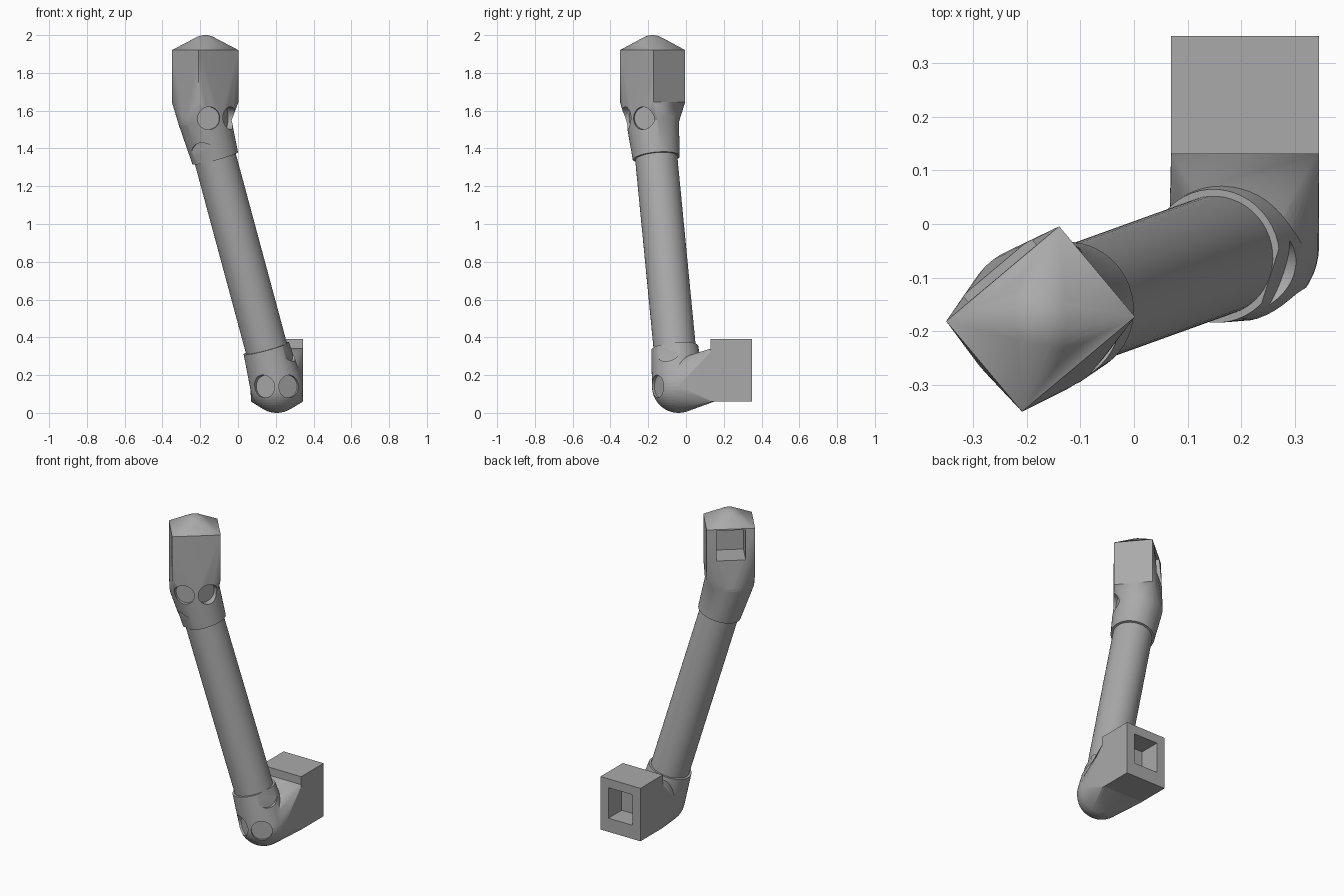
import bpy, bmesh, math
from mathutils import Vector, Matrix

if "Cube" in bpy.data.objects:
    bpy.data.objects.remove(bpy.data.objects["Cube"])

grey = bpy.data.materials.new("mid grey plastic")
grey.use_nodes = True
colour = (0.4, 0.4, 0.4, 1)
grey.diffuse_color = colour
grey.node_tree.nodes["Principled BSDF"].inputs["Base Color"].default_value = colour

LOW = Vector((0.205, -0.04, 0.14))      # centre of the lower joint ball
HIGH = Vector((-0.178, -0.178, 1.56))   # centre of the upper joint ball
AXIS = (HIGH - LOW).normalized()
BALL, COLLAR, TUBE = 0.14, 0.125, 0.112


def make(name, bm):
    mesh = bpy.data.meshes.new(name)
    bmesh.ops.recalc_face_normals(bm, faces=bm.faces)
    bm.to_mesh(mesh)
    bm.free()
    mesh.materials.append(grey)
    ob = bpy.data.objects.new(name, mesh)
    bpy.context.collection.objects.link(ob)
    return ob


def box(centre, size, turn=0):
    return ("box", Matrix.Translation(centre) @ Matrix.Rotation(turn, 4, "Z")
            @ Matrix.Diagonal((*size, 1)))


def ball(centre, r):
    return ("ball", Matrix.Translation(centre) @ Matrix.Diagonal((r, r, r, 1)))


def rod(start, end, r):
    a, b = Vector(start), Vector(end)
    rot = (b - a).to_track_quat("Z", "Y").to_matrix().to_4x4()
    return ("rod", Matrix.Translation((a + b) / 2) @ rot
            @ Matrix.Diagonal((r, r, (b - a).length, 1)))


def solid(name, *shapes, hull=True):
    """Add primitives and wrap them in a convex hull."""
    bm = bmesh.new()
    for kind, m in shapes:
        if kind == "box":
            bmesh.ops.create_cube(bm, size=1, matrix=m)
        elif kind == "ball":
            bmesh.ops.create_uvsphere(bm, u_segments=48, v_segments=24, radius=1, matrix=m)
        else:
            bmesh.ops.create_cone(bm, cap_ends=True, segments=48, radius1=1,
                                  radius2=1, depth=1, matrix=m)
    if hull:
        res = bmesh.ops.convex_hull(bm, input=bm.verts)
        inside = {v for v in res["geom_interior"] if isinstance(v, bmesh.types.BMVert)}
        bmesh.ops.delete(bm, geom=list(inside), context="VERTS")
        bmesh.ops.dissolve_limit(bm, angle_limit=0.002, verts=bm.verts, edges=bm.edges)
    return make(name, bm)


def combine(ob, other, operation):
    mod = ob.modifiers.new(operation, "BOOLEAN")
    mod.operation, mod.object, mod.solver = operation, other, "EXACT"
    bpy.context.view_layer.objects.active = ob
    bpy.ops.object.modifier_apply(modifier=mod.name)
    bpy.data.objects.remove(other)


def smooth(ob):
    bpy.ops.object.select_all(action="DESELECT")
    ob.select_set(True)
    bpy.context.view_layer.objects.active = ob
    bpy.ops.object.shade_smooth_by_angle(angle=math.radians(30))


def counterbore(ob, centre, direction, r, floor):
    d = Vector(direction).normalized()
    combine(ob, solid("cutter", rod(centre + d * floor, centre + d * 0.3, r)), "DIFFERENCE")


def finish(ob, centre, facing, collar_at, collar_dir):
    """Two screw recesses either side of the facing angle, one on the collar."""
    for side in (-30, 30):
        a = math.radians(facing + side)
        counterbore(ob, centre, (math.sin(a), -math.cos(a), 0), 0.06, 0.112)
    d = Vector(collar_dir)
    counterbore(ob, collar_at, d - AXIS * d.dot(AXIS), 0.075, 0.1125)
    smooth(ob)


# Lower connector: ball wrapped to a square mount, with a collar up the tube
lower = solid("lower_connector", ball(LOW, BALL), box((0.207, 0.14, 0.2), (0.275, 0.02, 0.28)))
combine(lower, solid("collar", ball(LOW, BALL),
                     rod(LOW, LOW + AXIS * 0.21, COLLAR)), "UNION")
combine(lower, solid("mount", box((0.207, 0.24, 0.225), (0.276, 0.22, 0.33))), "UNION")
combine(lower, solid("socket", box((0.207, 0.31, 0.24), (0.165, 0.18, 0.19))), "DIFFERENCE")
finish(lower, LOW, 0, LOW + AXIS * 0.185, (0.95, -0.3, 0))

# Upper connector: turned block with a domed cap, wrapped to its ball
TURN = math.radians(40)
MID = Vector((-0.174, -0.177, 1.783))
BACK = Vector((-math.sin(TURN), math.cos(TURN), 0))
upper = solid("upper_connector", box(MID, (0.275, 0.22, 0.275), TURN),
              ball((MID.x, MID.y, 1.9), 0.1), ball(HIGH, BALL))
combine(upper, solid("collar", ball(HIGH, BALL),
                     rod(HIGH, HIGH - AXIS * 0.22, COLLAR)), "UNION")
combine(upper, solid("socket", box(MID + BACK * 0.07 + Vector((0, 0, 0.04)),
                                   (0.165, 0.18, 0.18), TURN)), "DIFFERENCE")
finish(upper, HIGH, 40, HIGH - AXIS * 0.185, (-0.47, -0.88, 0))

# Straight tube between the joints
tube = solid("tube", rod(LOW + AXIS * 0.12, HIGH - AXIS * 0.12, TUBE), hull=False)
smooth(tube)
